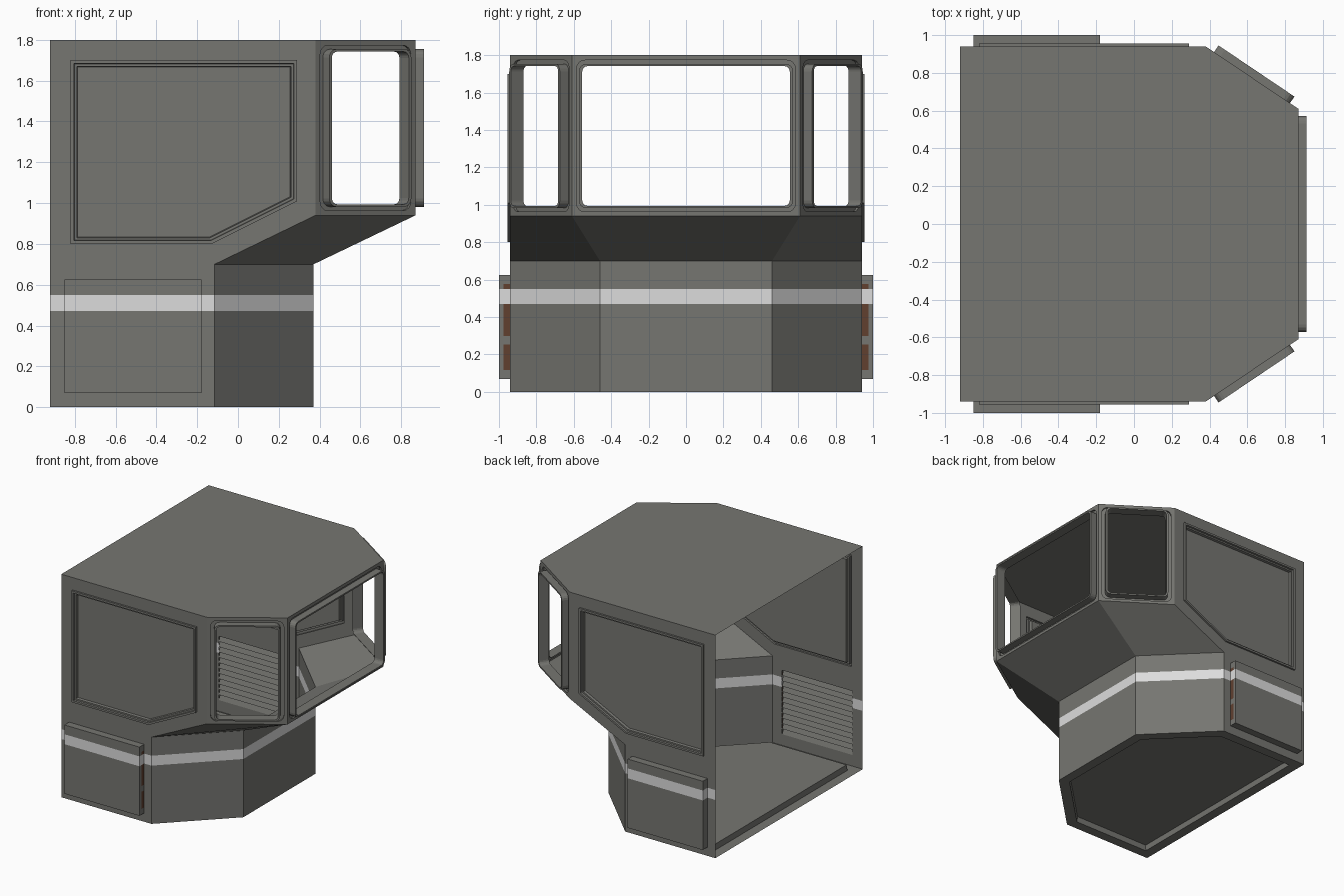
import bpy, bmesh, math, random
from mathutils import Vector as V

if "Cube" in bpy.data.objects:
    bpy.data.objects.remove(bpy.data.objects["Cube"])

random.seed(4)
Z = V((0, 0, 1))


def mat(name, c):
    m = bpy.data.materials.new(name)
    m.diffuse_color = (*c, 1)
    m.use_nodes = True
    m.node_tree.nodes["Principled BSDF"].inputs["Base Color"].default_value = m.diffuse_color
    return m


GREY = mat("painted_grey", (0.18, 0.18, 0.165))
WHITE = mat("stripe_white", (0.72, 0.72, 0.72))
RUST = mat("rust_brown", (0.12, 0.05, 0.028))


def plane(origin, u):
    """Map (along, height, outward) to world space."""
    o, u = V(origin), V(u).normalized()
    n = u.cross(Z)
    return lambda a, h, d=0: o + u * a + Z * h + n * d


def inset(poly, t):
    """Inset a counter-clockwise convex polygon by t."""
    out, n = [], len(poly)
    for i in range(n):
        a, b, c = (V(poly[(i + k) % n]) for k in (-1, 0, 1))
        e, f = (b - a).normalized(), (c - b).normalized()
        m = V((-e.y, e.x)) + V((-f.y, f.x))
        p = b + m * (2 * t / m.length_squared)
        out.append((p.x, p.y))
    return out


def rect(x0, x1, z0, z1):
    return [(x0, z0), (x1, z0), (x1, z1), (x0, z1)]


def rounded(hw, hh, cz, r, seg=4):
    out = []
    for k, (sx, sz) in enumerate(((1, 1), (-1, 1), (-1, -1), (1, -1))):
        for i in range(seg + 1):
            a = math.pi / 2 * (k + i / seg)
            out.append((sx * (hw - r) + r * math.cos(a), cz + sz * (hh - r) + r * math.sin(a)))
    return out


def sheet(bm, fr, outer, holes=()):
    """Flat wall with holes."""
    edges = []
    for lp in (outer, *holes):
        vs = [bm.verts.new(fr(*p)) for p in lp]
        edges += [bm.edges.new((vs[i - 1], vs[i])) for i in range(len(vs))]
    n = fr(0, 0, 1) - fr(0, 0, 0)
    res = bmesh.ops.triangle_fill(bm, edges=edges, use_beauty=True, normal=n)
    for f in res["geom"]:
        if isinstance(f, bmesh.types.BMFace):
            f.normal_update()
            if f.normal.dot(n) < 0:
                f.normal_flip()


def loft(bm, fr, loops, cap=False):
    """Bridge (polygon, depth) loops one after another."""
    rows = [[bm.verts.new(fr(*p, d)) for p in lp] for lp, d in loops]
    for a, b in zip(rows, rows[1:]):
        for i in range(len(a)):
            j = (i + 1) % len(a)
            bm.faces.new((a[i], a[j], b[j], b[i]))
    if cap:
        bm.faces.new(rows[-1])


def cut(bm, co, no):
    bmesh.ops.bisect_plane(bm, geom=bm.verts[:] + bm.edges[:] + bm.faces[:],
                           plane_co=co, plane_no=no, dist=1e-5)


def finish(bm, name, mirror=True, stripe=False):
    if stripe:
        for z in (0.47, 0.55):
            cut(bm, (0, 0, z), Z)
        for f in bm.faces:
            if 0.47 < f.calc_center_median().z < 0.55:
                f.material_index = 1
    me = bpy.data.meshes.new(name)
    bm.to_mesh(me)
    bm.free()
    for m in (GREY, WHITE, RUST):
        me.materials.append(m)
    ob = bpy.data.objects.new(name, me)
    bpy.context.collection.objects.link(ob)
    if mirror:
        md = ob.modifiers.new("mirror", "MIRROR")
        md.use_axis = (False, True, False)
        md.use_mirror_merge = False
    return ob


side = plane((0, -0.94, 0), (1, 0, 0))
diag = plane((0.625, -0.775, 0), (0.49, 0.33, 0))
front = plane((0.87, 0, 0), (0, 1, 0))
flat = lambda a, b, d=0: V((a, b, d))

# Side walls with window and vent openings
window = [(-0.82, 0.80), (-0.13, 0.80), (0.29, 1.01), (0.29, 1.70), (-0.82, 1.70)]
box = rect(-0.85, -0.18, 0.07, 0.625)
vent = rect(-0.83, -0.20, 0.09, 0.606)
bm = bmesh.new()
sheet(bm, side, [(-0.92, 0), (-0.115, 0), (-0.115, 0.7), (0.38, 0.94), (0.38, 1.8), (-0.92, 1.8)],
      (window, vent))
finish(bm, "side_wall", stripe=True)

# Blanked side windows: raised rim, recessed panel
bm = bmesh.new()
loft(bm, side, [(window, 0), (window, 0.015), (inset(window, 0.016), 0.015),
                (inset(window, 0.018), 0.0), (inset(window, 0.03), 0.0),
                (inset(window, 0.034), -0.02)], cap=True)
finish(bm, "side_window_panel")

# Lower nose and sloped underside
bm = bmesh.new()
low = [(-0.115, -0.94), (0.37, -0.46), (0.37, 0.46), (-0.115, 0.94)]
high = [(0.38, -0.94), (0.87, -0.61), (0.87, 0.61), (0.38, 0.94)]
rows = [[bm.verts.new((*p, z)) for p in pl] for pl, z in ((low, 0), (low, 0.7), (high, 0.94))]
for a, b in zip(rows, rows[1:]):
    for i in range(3):
        bm.faces.new((a[i], a[i + 1], b[i + 1], b[i]))
finish(bm, "lower_nose", mirror=False, stripe=True)

# Front and corner window walls with rounded, protruding frames
for name, fr, wall, ring, lip, hole, mir in (
        ("front", front, 0.61, 0.585, 0.572, 0.555, False),
        ("corner", diag, 0.2954, 0.268, 0.242, 0.227, True)):
    opening = rounded(ring, 0.405, 1.368, 0.045)
    bm = bmesh.new()
    sheet(bm, fr, rect(-wall, wall, 0.94, 1.8), (opening,))
    finish(bm, name + "_window_wall", mirror=mir)
    bm = bmesh.new()
    outer, inner = rounded(lip, 0.386, 1.368, 0.04), rounded(hole, 0.374, 1.368, 0.03)
    loft(bm, fr, [(opening, 0), (opening, -0.015), (outer, -0.015), (outer, 0.042),
                  (inner, 0.042), (inner, -0.04)])
    finish(bm, name + "_window_frame", mirror=mir)

# Roof
bm = bmesh.new()
roof = [(-0.92, -0.94)] + high + [(-0.92, 0.94)]
bm.faces.new([bm.verts.new((*p, 1.8)) for p in roof])
finish(bm, "roof", mirror=False)

# Floor with a panel pressed upwards
bm = bmesh.new()
plan = [(-0.92, -0.94)] + low + [(-0.92, 0.94)]
loft(bm, flat, [(plan, 0), (inset(plan, 0.08), 0), (inset(plan, 0.085), 0.045)], cap=True)
bmesh.ops.reverse_faces(bm, faces=bm.faces[:])
finish(bm, "floor", mirror=False)

# Side boxes, rusty on the end facing forward
bm = bmesh.new()
loft(bm, side, [(box, 0), (box, 0.06)], cap=True)
for k in range(1, 12):
    cut(bm, (0, 0, 0.07 + k * 0.046), Z)
cut(bm, (0, -0.975, 0), (0, 1, 0))
ob_faces = [f for f in bm.faces if f.normal.x > 0.9]
for f in ob_faces:
    c = f.calc_center_median()
    if 0.12 < c.z < 0.6 and c.y > -0.975 and random.random() < 0.85:
        f.material_index = 2
finish(bm, "side_box", stripe=True)

# Louvres inside the boxes with rust streaks on their edges
bm = bmesh.new()
n, seg, x0, x1 = 12, 14, -0.83, -0.20
for k in range(n):
    z = 0.09 + k * 0.043
    prof = [(-0.94, z), (-0.955, z + 0.035), (-0.958, z + 0.043), (-0.94, z + 0.043)]
    cols = [[bm.verts.new((x0 + (x1 - x0) * i / seg, *p)) for p in prof] for i in range(seg + 1)]
    for a, b in zip(cols, cols[1:]):
        for j in range(3):
            f = bm.faces.new((a[j], a[j + 1], b[j + 1], b[j]))
            if j and random.random() < 0.25 + 0.02 * k:
                f.material_index = 2
finish(bm, "vent_louvres")
